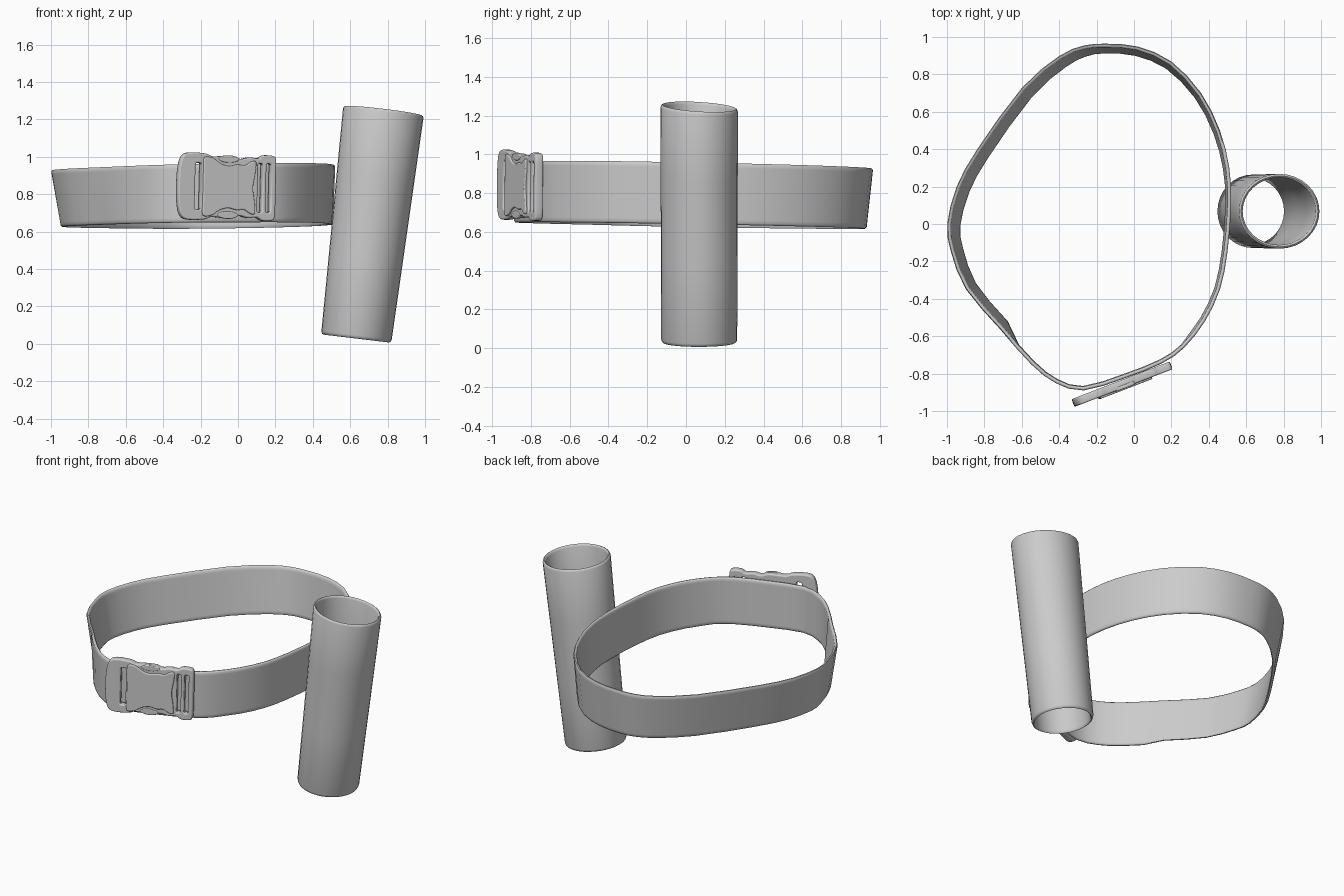
import bpy
import bmesh
import math
from mathutils import Vector

if "Cube" in bpy.data.objects:
    bpy.data.objects.remove(bpy.data.objects["Cube"], do_unlink=True)

GREY = (0.6, 0.6, 0.6, 1)
grey = bpy.data.materials.new("plain grey")
grey.use_nodes = True
grey.diffuse_color = GREY
grey.node_tree.nodes["Principled BSDF"].inputs["Base Color"].default_value = GREY


def finish(obj, angle=40):
    """Select, colour and smooth one object."""
    bpy.ops.object.select_all(action='DESELECT')
    obj.select_set(True)
    bpy.context.view_layer.objects.active = obj
    if obj.type == 'CURVE':
        bpy.ops.object.convert(target='MESH')
        obj = bpy.context.object
    obj.data.materials.clear()
    obj.data.materials.append(grey)
    bpy.ops.object.shade_smooth_by_angle(angle=math.radians(angle))
    return obj


def loft(name, rings):
    """Join a closed loop of closed rings into one skin."""
    bm = bmesh.new()
    loops = [[bm.verts.new(p) for p in ring] for ring in rings]
    for i, a in enumerate(loops):
        b = loops[(i + 1) % len(loops)]
        for j in range(len(a)):
            k = (j + 1) % len(a)
            bm.faces.new((a[j], a[k], b[k], b[j]))
    bmesh.ops.recalc_face_normals(bm, faces=bm.faces)
    mesh = bpy.data.meshes.new(name)
    bm.to_mesh(mesh)
    bm.free()
    obj = bpy.data.objects.new(name, mesh)
    bpy.context.collection.objects.link(obj)
    return finish(obj, 60)


def smooth_loop(points, steps):
    """Closed Catmull-Rom curve through the points."""
    pts = [Vector(p) for p in points]
    n, out = len(pts), []
    for i in range(n):
        a, b, c, d = (pts[(i + k) % n] for k in (-1, 0, 1, 2))
        for s in range(steps):
            t = s / steps
            out.append(0.5 * (2 * b + (c - a) * t + (2 * a - 5 * b + 4 * c - d) * t ** 2
                              + (3 * b - a - 3 * c + d) * t ** 3))
    return out


# Strap: a leaning band swept round the waist outline
waist = [(-.15, .965), (.02, .95), (.2, .87), (.36, .7), (.46, .5), (.51, .3), (.52, .1),
         (.5, -.15), (.46, -.35), (.38, -.52), (.27, -.66), (.15, -.745), (-.05, -.825),
         (-.27, -.89), (-.42, -.85), (-.55, -.75), (-.72, -.56), (-.9, -.35), (-.98, -.15),
         (-1, 0), (-.95, .2), (-.84, .4), (-.6, .73), (-.4, .9), (-.27, .955)]
path = smooth_loop(waist, 2)
# section: (depth inward in thicknesses, height fraction)
section = [(0.3, 0), (0, .03), (0, .08), (0, .92), (0, .97), (0.3, 1),
           (0.7, 1), (1, .97), (1, .92), (1, .08), (1, .03), (0.7, 0)]
rings = []
for i, p in enumerate(path):
    along = (path[(i + 1) % len(path)] - path[i - 1]).normalized()
    out = Vector((-along.y, along.x))
    lean = .012 + .04 * max(0, -out.x) + .022 * max(0, out.y)
    if p.y < -.6:
        lean = .004
    low = .635 + .01 * p.x - .018 * p.y
    high = .948 + .02 * p.x - .02 * p.y
    ring = []
    for depth, h in section:
        q = p - out * (.02 * depth + lean * (1 - h))
        ring.append((q.x, q.y, low + (high - low) * h))
    rings.append(ring)
loft("strap", rings)

# Holster tube: tilted, slightly flared, open at both ends
bottom, top = Vector((.632, .068, .028)), Vector((.778, .068, 1.245))
axis = (top - bottom).normalized()
side = Vector((axis.z, 0, -axis.x))
# profile: (fraction along the axis, inset from the outer radius)
profile = [(0, .012), (.004, .004), (.014, 0), (.35, 0), (.7, 0), (.988, 0), (.997, .004),
           (1, .01), (.997, .016), (.988, .02), (.7, .02), (.35, .02), (.014, .02), (.004, .017)]
rings = []
for t, inset in profile:
    centre = bottom.lerp(top, t)
    rx, ry = .189 + .028 * t - inset, .196 + .004 * t - inset
    ring = []
    for k in range(32):
        a = math.tau * k / 32
        p = centre + side * rx * math.cos(a) + Vector((0, ry * math.sin(a), 0))
        p.z -= .06 * t * (p.y - centre.y)
        ring.append(p)
    rings.append(ring)
loft("holster_tube", rings)


def plate(name, outlines, half_thick, forward, bevel):
    """Bevelled flat plate in the buckle plane; later outlines are holes."""
    curve = bpy.data.curves.new(name, 'CURVE')
    curve.dimensions = '2D'
    curve.fill_mode = 'BOTH'
    curve.extrude = half_thick - bevel
    curve.bevel_depth = bevel
    curve.bevel_resolution = 2
    curve.offset = -bevel
    for outline in outlines:
        spline = curve.splines.new('POLY')
        spline.points.add(len(outline) - 1)
        for point, (u, v) in zip(spline.points, outline):
            point.co = (u, v, 0, 1)
        spline.use_cyclic_u = True
    obj = bpy.data.objects.new(name, curve)
    bpy.context.collection.objects.link(obj)
    turn = math.radians(21)
    obj.rotation_euler = (math.radians(90), math.radians(1.5), turn)
    obj.location = (-.06 + forward * math.sin(turn), -.855 - forward * math.cos(turn), .838)
    return finish(obj)


def mirrored(half):
    """Outline from its upper half, mirrored below."""
    return half + [(u, -v) for u, v in reversed(half) if v > 0]


def slot(u0, u1, v):
    c = .006
    return mirrored([(u0, v - c), (u0 + c, v), (u1 - c, v), (u1, v - c)])


# Buckle: slotted frame, raised waisted body and thumb releases
frame = mirrored([(-.285, 0), (-.28, .1), (-.262, .16), (-.22, .18), (-.13, .176), (-.09, .162),
                  (-.03, .165), (.03, .165), (.07, .152), (.12, .162), (.17, .158),
                  (.2, .174), (.25, .174), (.272, .155), (.274, .06), (.274, 0)])
plate("buckle_frame",
      [smooth_loop(frame, 3), slot(-.188, -.154, .125), slot(.17, .196, .13),
       slot(.218, .244, .13)], .022, 0, .008)
body = mirrored([(-.145, 0), (-.145, .08), (-.142, .155), (-.09, .152), (-.05, .125), (0, .112),
                 (.05, .122), (.09, .118), (.13, .14), (.155, .135), (.15, .07), (.14, 0)])
plate("buckle_body", [smooth_loop(body, 3)], .012, .02, .006)
for word, sign in (("upper", 1), ("lower", -1)):
    oval = [(.058 * math.cos(a), sign * .15 + .02 * math.sin(a))
            for a in (math.tau * k / 20 for k in range(20))]
    plate(word + "_release", [oval], .01, .016, .005)
